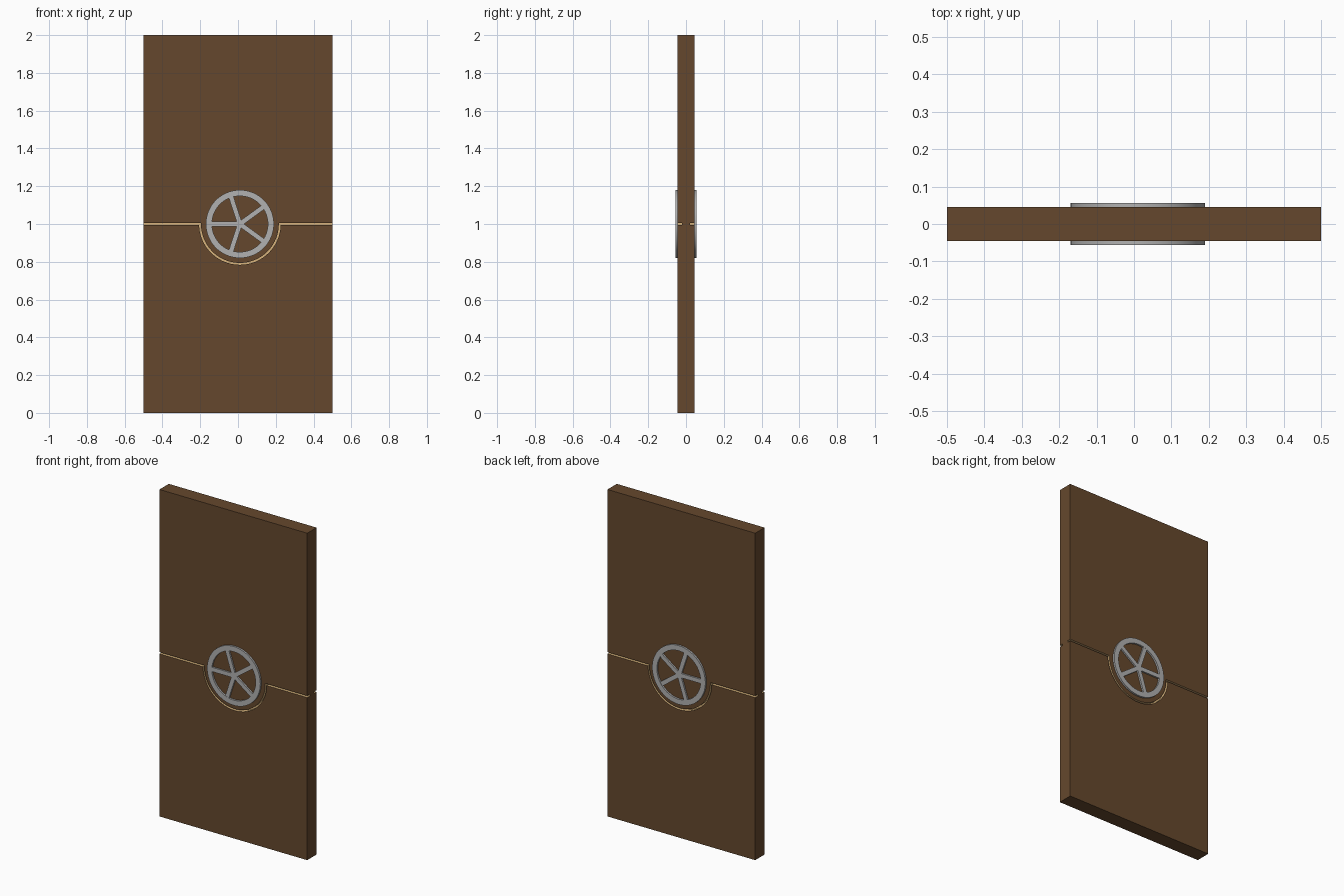
import bpy, bmesh, math
from mathutils import Matrix

if "Cube" in bpy.data.objects:
    bpy.data.objects.remove(bpy.data.objects["Cube"])

W, H, T = 0.5, 2.0, 0.045          # half width, height, half thickness
CORE = 0.02                        # half thickness left between the grooves
CX, CZ = 0.01, 1.0                 # wheel centre
GROOVE_R, GROOVE_HALF = 0.211, 0.005


def material(name, rgb):
    m = bpy.data.materials.new(name)
    m.diffuse_color = (*rgb, 1)
    m.use_nodes = True
    m.node_tree.nodes["Principled BSDF"].inputs["Base Color"].default_value = m.diffuse_color
    return m


wood = material("dark_wood", (0.130, 0.064, 0.026))
tan = material("tan_groove", (0.68, 0.45, 0.20))
steel = material("grey_metal", (0.44, 0.44, 0.44))


def finish(bm, name, mats):
    bmesh.ops.recalc_face_normals(bm, faces=bm.faces)
    me = bpy.data.meshes.new(name)
    bm.to_mesh(me)
    bm.free()
    for m in mats:
        me.materials.append(m)
    ob = bpy.data.objects.new(name, me)
    bpy.context.collection.objects.link(ob)
    return ob


def groove_edge(offset):
    """Edge of the groove: straight, half circle downward, straight."""
    r, n = GROOVE_R - offset, 40
    a = math.asin(offset / r)
    start, end = math.pi - a, 2 * math.pi + a
    arc = []
    for i in range(n + 1):
        t = (math.pi - a) + (math.pi + 2 * a) * i / n
        arc.append((CX + r * math.cos(t), CZ + r * math.sin(t)))
    return [(-W, CZ + offset)] + arc + [(W, CZ + offset)]


# Door slab with a tan groove on both faces
bm = bmesh.new()
upper, lower = groove_edge(GROOVE_HALF), groove_edge(-GROOVE_HALF)
sides = []
for s in (-1, 1):
    def row(path, y):
        return [bm.verts.new((x, s * y, z)) for x, z in path]
    rows = [row(upper, T), row(upper, CORE), row(lower, CORE), row(lower, T)]
    top = row([(-W, H), (W, H)], T)
    bottom = row([(-W, 0), (W, 0)], T)
    for a, b in zip(rows, rows[1:]):
        for i in range(len(a) - 1):
            bm.faces.new((a[i], a[i + 1], b[i + 1], b[i])).material_index = 1
    bm.faces.new(rows[0] + top[::-1])
    bm.faces.new(rows[3] + bottom[::-1])
    sides.append((rows, top, bottom))
(fr, ft, fb), (br, bt, bb) = sides
for e, k in ((0, 0), (-1, 1)):
    bm.faces.new([fb[k]] + [r[e] for r in fr[::-1]] + [ft[k], bt[k]]
                 + [r[e] for r in br] + [bb[k]])
bm.faces.new((ft[0], ft[1], bt[1], bt[0]))
bm.faces.new((fb[0], fb[1], bb[1], bb[0]))
finish(bm, "door_slab", [wood, tan])


# Spoked wheel on each face
def wheel(name, s):
    bm = bmesh.new()
    n, y0, y1 = 80, s * 0.044, s * 0.056
    profile = [(0.18, y0), (0.18, y1), (0.148, y1), (0.148, y0)]
    rings = []
    for i in range(n):
        t = 2 * math.pi * i / n
        rings.append([bm.verts.new((CX + r * math.cos(t), y, CZ + r * math.sin(t)))
                      for r, y in profile])
    for i in range(n):
        a, b = rings[i], rings[(i + 1) % n]
        for j in range(4):
            k = (j + 1) % 4
            bm.faces.new((a[j], a[k], b[k], b[j]))
    for i in range(5):
        m = (Matrix.Translation((CX, s * 0.0495, CZ))
             @ Matrix.Rotation(-(math.pi + i * math.tau / 5), 4, 'Y')
             @ Matrix.Translation((0.078, 0, 0))
             @ Matrix.Diagonal((0.156, 0.011, 0.026, 1)))
        bmesh.ops.create_cube(bm, size=1, matrix=m)
    ob = finish(bm, name, [steel])
    bpy.ops.object.select_all(action='DESELECT')
    bpy.context.view_layer.objects.active = ob
    ob.select_set(True)
    bpy.ops.object.shade_smooth_by_angle(angle=math.radians(30))


wheel("front_wheel", -1)
wheel("back_wheel", 1)
